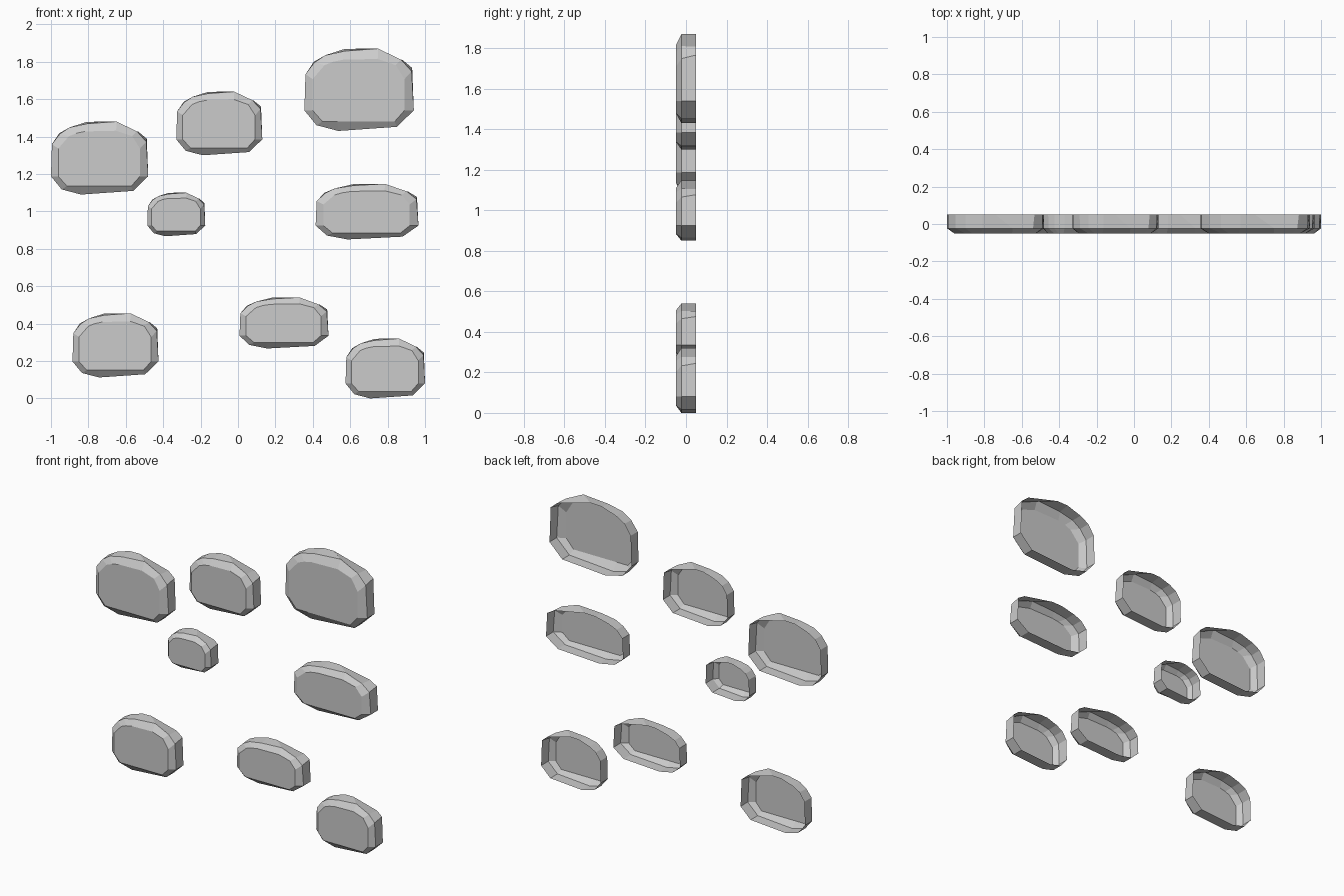
import bpy, bmesh

if "Cube" in bpy.data.objects:
    bpy.data.objects.remove(bpy.data.objects["Cube"])

# Normalised outlines (-1..1) of one chiselled stone, matching point for point
BACK = [(-1, -.5), (-.98, .38), (-.83, .68), (-.62, .84), (-.27, .99), (0, 1),
        (.8, .72), (.97, .53), (1, -.5), (.69, -.9), (-.38, -1), (-.78, -.86)]
MID = [(-1, -.5), (-.98, .38), (-.82, .66), (-.62, .84), (-.27, .94), (.35, 1),
       (.77, .73), (.96, .45), (1, -.5), (.69, -.9), (-.38, -1), (-.78, -.86)]
FRONT = [(-.85, -.5), (-.85, .26), (-.63, .6), (-.48, .68), (-.3, .73), (.34, .75),
         (.67, .6), (.83, .26), (.83, -.5), (.65, -.77), (-.4, -.77), (-.67, -.77)]

# Each stone: x min, x max, z min, z max
STONES = [(-1, -.48, 1.09, 1.48), (-.33, .13, 1.30, 1.64), (.355, .94, 1.43, 1.87),
          (-.485, -.175, .867, 1.10), (.415, .965, .85, 1.147),
          (-.885, -.425, .112, .455), (.008, .484, .267, .54), (.575, 1, 0, .32)]


def make_stone(name, x0, x1, z0, z1):
    cx, cz, hx, hz = (x0 + x1) / 2, (z0 + z1) / 2, (x1 - x0) / 2, (z1 - z0) / 2
    bm = bmesh.new()
    rings = [[bm.verts.new((cx + u * hx, y, cz + v * hz)) for u, v in outline]
             for outline, y in ((BACK, .05), (MID, -.023), (FRONT, -.05))]
    # side wall and chamfer; the back stays open
    n = len(BACK)
    for a, b in zip(rings, rings[1:]):
        for i in range(n):
            j = (i + 1) % n
            bm.faces.new((a[i], a[j], b[j], b[i]))
    bm.faces.new(rings[-1])
    bmesh.ops.recalc_face_normals(bm, faces=bm.faces)
    # outward normals: the front face must look towards -y
    bm.faces.ensure_lookup_table()
    if bm.faces[-1].normal.y > 0:
        bmesh.ops.reverse_faces(bm, faces=bm.faces)
    mesh = bpy.data.meshes.new(name)
    bm.to_mesh(mesh)
    bm.free()
    bpy.context.collection.objects.link(bpy.data.objects.new(name, mesh))


for k, box in enumerate(STONES):
    make_stone(f"wall_stone_{k + 1}", *box)
